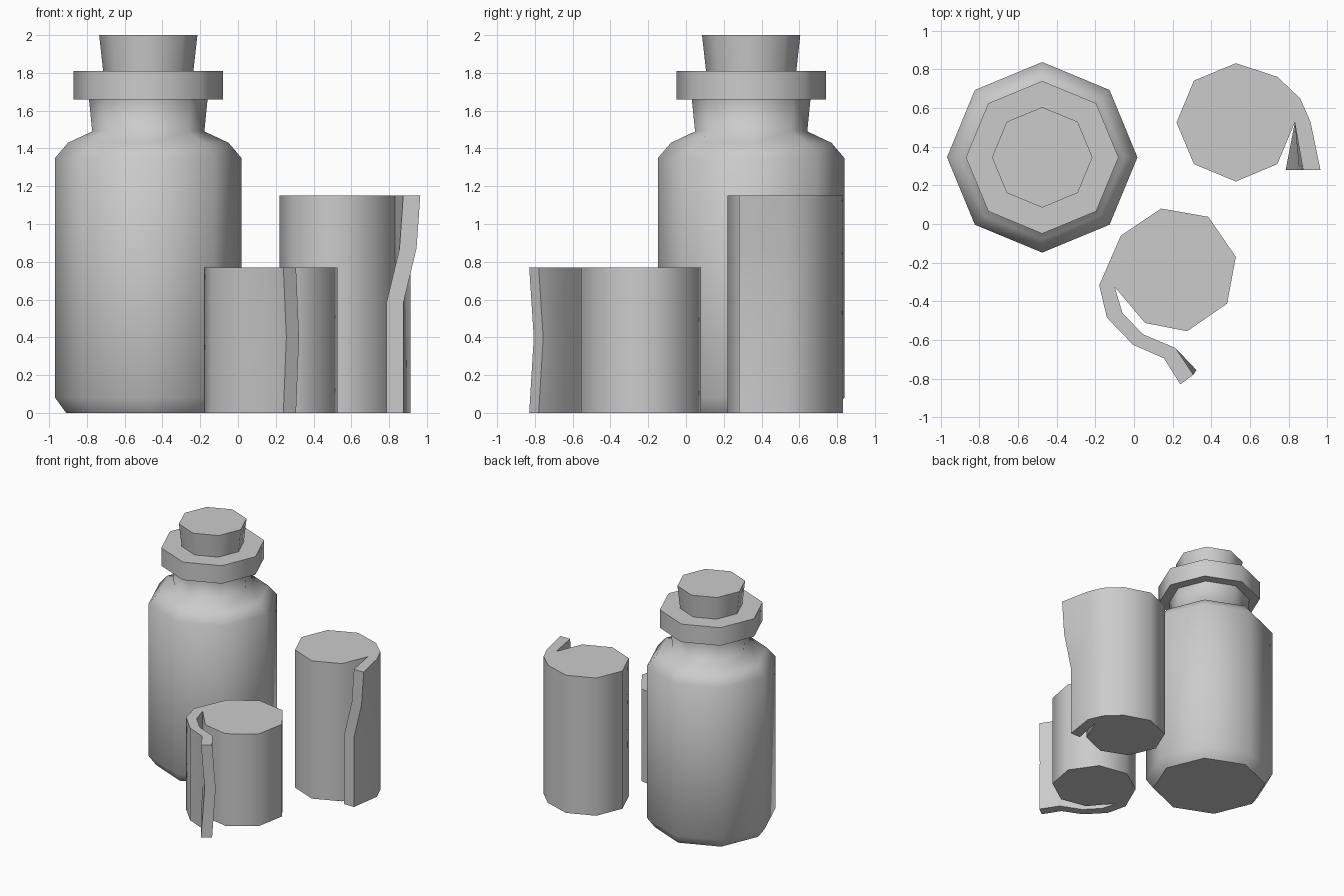
import bpy, bmesh, math

if "Cube" in bpy.data.objects:
    bpy.data.objects.remove(bpy.data.objects["Cube"])


def loft(name, rings):
    """Skin closed rings of points bottom to top, with flat caps and smooth sides."""
    bm = bmesh.new()
    loops = [[bm.verts.new(p) for p in ring] for ring in rings]
    n = len(loops[0])
    for a, b in zip(loops, loops[1:]):
        for i in range(n):
            j = (i + 1) % n
            bm.faces.new((a[i], a[j], b[j], b[i])).smooth = True
    bm.faces.new(loops[0][::-1])
    bm.faces.new(loops[-1])
    bmesh.ops.recalc_face_normals(bm, faces=bm.faces)
    me = bpy.data.meshes.new(name)
    bm.to_mesh(me)
    bm.free()
    ob = bpy.data.objects.new(name, me)
    bpy.context.collection.objects.link(ob)
    return ob


def lathe(name, profile, centre=(-0.475, 0.345), sides=8):
    """Eight-sided turned part from (radius, z) pairs."""
    cx, cy = centre
    return loft(name, [[(cx + r * math.cos(math.tau * i / sides),
                         cy + r * math.sin(math.tau * i / sides), z)
                        for i in range(sides)] for r, z in profile])


def roll(name, outline, flap):
    """Rolled sheet: fixed outline plus loose end (z, outer xy, inner xy) per level."""
    ob = loft(name, [[(x, y, z) for x, y in outline + [inner, outer]]
                     for z, outer, inner in flap])
    bpy.ops.object.select_all(action='DESELECT')
    ob.select_set(True)
    bpy.context.view_layer.objects.active = ob
    bpy.ops.object.shade_smooth_by_angle(angle=math.radians(50))


# Bottle
lathe("bottle_body", [(0.435, 0), (0.493, 0.08), (0.493, 1.35), (0.425, 1.43),
                      (0.297, 1.49), (0.314, 1.66)])
lathe("bottle_rim", [(0.395, 1.66), (0.395, 1.81)])
lathe("stopper", [(0.239, 1.81), (0.26, 2.0)])

# Tall roll: outline runs from outer flap root round to the inner crease
roll("tall_roll",
     [(0.913, 0.53), (0.86, 0.65), (0.742, 0.762), (0.527, 0.832), (0.31, 0.742),
      (0.22, 0.525), (0.31, 0.31), (0.527, 0.22), (0.742, 0.31), (0.832, 0.525)],
     [(z, (x + 0.09, 0.28), (x, 0.28))
      for z, x in ((0, 0.785), (0.58, 0.785), (0.87, 0.855), (1.15, 0.875))])

# Short roll with a longer loose end
roll("short_roll",
     [(0.155, -0.695), (-0.005, -0.625), (-0.14, -0.485), (-0.18, -0.317),
      (-0.068, -0.06), (0.14, 0.08), (0.385, 0.037), (0.527, -0.17),
      (0.482, -0.412), (0.275, -0.555), (0.057, -0.512), (-0.1, -0.325),
      (-0.06, -0.46), (0.045, -0.57), (0.215, -0.642)],
     [(z, (0.24 + d, -0.83 + 1.5 * d), (0.307 + d, -0.78 + 1.5 * d))
      for z, d in ((0, 0), (0.4, 0.016), (0.77, 0))])
